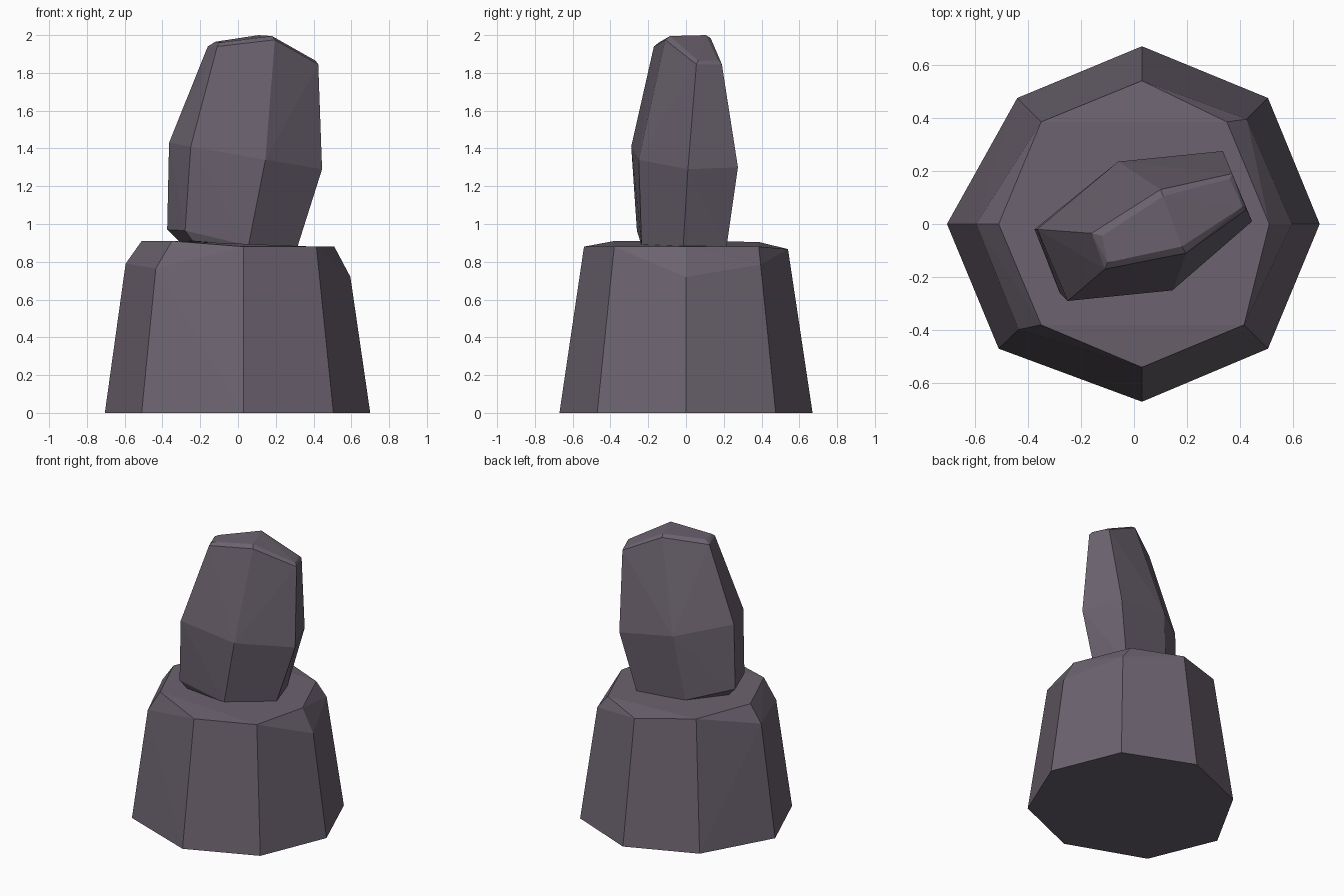
import bpy, bmesh, math

stone = bpy.data.materials.new("purple grey stone")
stone.diffuse_color = (0.15, 0.125, 0.16, 1)


def hull_rock(name, points):
    """Flat-faced convex stone wrapped around its corner points."""
    bm = bmesh.new()
    for p in points:
        bm.verts.new(p)
    res = bmesh.ops.convex_hull(bm, input=bm.verts[:])
    loose = [v for v in bm.verts if not v.link_faces]
    bmesh.ops.delete(bm, geom=loose, context='VERTS')
    bmesh.ops.dissolve_limit(bm, angle_limit=math.radians(1.5),
                             verts=bm.verts[:], edges=bm.edges[:])
    bmesh.ops.recalc_face_normals(bm, faces=bm.faces[:])
    me = bpy.data.meshes.new(name)
    bm.to_mesh(me)
    bm.free()
    me.materials.append(stone)
    ob = bpy.data.objects.new(name, me)
    bpy.context.collection.objects.link(ob)
    return ob


# Base block: octagonal foot, narrower top, four chipped corners
foot = [(.03, .67), (.505, .475), (.70, 0), (.505, -.47),
        (.03, -.67), (-.51, -.47), (-.705, 0), (-.44, .475)]
base = [(x, y, 0) for x, y in foot]
base += [(.03, .54, .867), (.35, .385, .88), (.51, 0, .88), (.415, -.38, .88),
         (.03, -.54, .88), (-.35, -.38, .91), (-.51, 0, .91), (-.35, .385, .905)]
base += [(.595, 0, .72), (-.595, 0, .79), (-.435, -.398, .765), (.425, .395, .785)]
hull_rock("base_block", base)

# Standing stone: six-sided rings from bottom to chamfered top
upper = [(-.31, -.04, .905), (-.24, -.235, .91),
         (-.375, -.02, .97), (-.28, -.26, .965), (.055, -.235, .885),
         (.315, -.015, .88), (.24, .215, .88), (-.12, .18, .90)]
upper += [(-.365, -.02, 1.43), (-.25, -.29, 1.41), (.145, -.25, 1.34),
          (.445, .01, 1.29), (.335, .275, 1.30), (-.06, .235, 1.36)]
upper += [(-.16, -.035, 1.94), (-.11, -.17, 1.94), (.195, -.11, 1.975),
          (.425, .055, 1.845), (.37, .19, 1.845), (.10, .13, 1.985)]
upper += [(-.12, -.045, 1.965), (-.10, -.145, 1.96), (.18, -.085, 1.995),
          (.41, .065, 1.865), (.36, .17, 1.865), (.11, .105, 2.0)]
hull_rock("standing_stone", upper)
